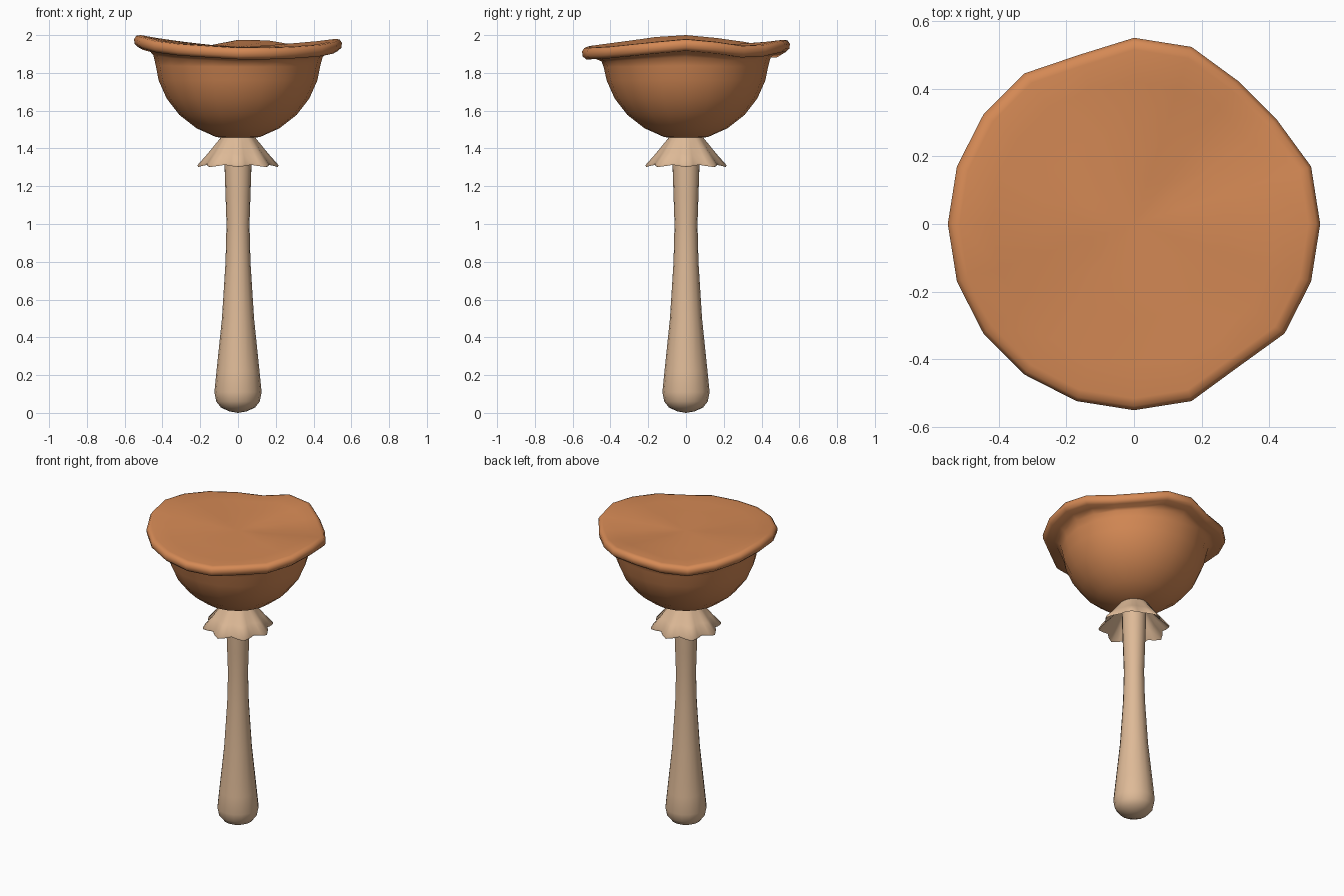
import bpy, bmesh, math

if "Cube" in bpy.data.objects:
    bpy.data.objects.remove(bpy.data.objects["Cube"])

TAU = 2 * math.pi


def material(name, rgb):
    m = bpy.data.materials.new(name)
    m.diffuse_color = (*rgb, 1)
    m.use_nodes = True
    m.node_tree.nodes["Principled BSDF"].inputs["Base Color"].default_value = m.diffuse_color
    return m


CAP = material("orange brown", (0.66, 0.25, 0.09))
STEM = material("pale tan", (0.73, 0.49, 0.31))


def lathe(name, profile, sides, mat, warp=None, sharp=40):
    """Spin (radius, z) points round z; warp(i, ring, r, z) may bend each point."""
    bm = bmesh.new()
    rings = []
    for k, (r, z) in enumerate(profile):
        if r == 0:
            rings.append([bm.verts.new((0, 0, z))] * sides)
            continue
        ring = []
        for i in range(sides):
            a = TAU * i / sides
            rr, zz = warp(i, k, r, z) if warp else (r, z)
            ring.append(bm.verts.new((rr * math.cos(a), rr * math.sin(a), zz)))
        rings.append(ring)
    for lo, hi in zip(rings, rings[1:]):
        for i in range(sides):
            j = (i + 1) % sides
            quad = list(dict.fromkeys([lo[i], lo[j], hi[j], hi[i]]))
            bm.faces.new(quad)
    bmesh.ops.recalc_face_normals(bm, faces=bm.faces)
    me = bpy.data.meshes.new(name)
    bm.to_mesh(me)
    bm.free()
    me.materials.append(mat)
    ob = bpy.data.objects.new(name, me)
    bpy.context.collection.objects.link(ob)
    bpy.ops.object.select_all(action='DESELECT')
    ob.select_set(True)
    bpy.context.view_layer.objects.active = ob
    bpy.ops.object.shade_smooth_by_angle(angle=math.radians(sharp))
    return ob


# Stem: club-shaped, rounded foot
lathe("stem", [(0, 0), (0.045, 0.008), (0.09, 0.028), (0.115, 0.06), (0.125, 0.11),
               (0.114, 0.22), (0.085, 0.5), (0.066, 0.8), (0.061, 1.0),
               (0.066, 1.15), (0.071, 1.3), (0.075, 1.47), (0, 1.47)], 16, STEM)

# Skirt: thin flared ring with eight ruffles growing towards the hem
ruffle = [0, 0.3, 0.7, 1, 1, 0.7, 0.3, 0]


def skirt_warp(i, k, r, z):
    c = math.cos(8 * TAU * i / 32) * ruffle[k]
    return r + 0.017 * c, z - 0.006 * c


lathe("skirt", [(0.085, 1.465), (0.11, 1.43), (0.15, 1.375), (0.197, 1.318),
                (0.195, 1.307), (0.14, 1.365), (0.10, 1.42), (0.07, 1.455)],
      32, STEM, skirt_warp, 50)

# Cap: round bowl flaring into a wavy rim, closed by a gently wavy top
rim_z = [1.98, 1.965, 1.945, 1.95, 1.972, 1.975, 1.945, 1.945, 1.965, 1.985,
         2.0, 1.99, 1.97, 1.955, 1.945, 1.935, 1.935, 1.94, 1.95, 1.965]
pulled_in = {2: 0.95, 3: 0.95, 6: 0.955, 17: 0.95}
bowl = [(0, 1.45), (0.115, 1.46), (0.22, 1.507), (0.31, 1.577), (0.378, 1.665),
        (0.42, 1.76), (0.436, 1.835), (0.448, 1.872), (0.48, 1.892)]
rim = [(0.53, 1.893), (0.548, 1.91), (0.55, 1.935), (0.538, 1.953), (0.515, 1.956)]
top = [(0.42, 1.95), (0.28, 1.946), (0.14, 1.941), (0, 1.938)]
wave = [0] * 6 + [0.15, 0.5, 0.85] + [1] * 5 + [0.75, 0.4, 0.15, 0]


def cap_warp(i, k, r, z):
    pull = pulled_in.get(i, 1) if r > 0.47 else 1
    return r * pull, z + (rim_z[i] - 1.956) * wave[k]


lathe("cap", bowl + rim + top, 20, CAP, cap_warp, 60)
